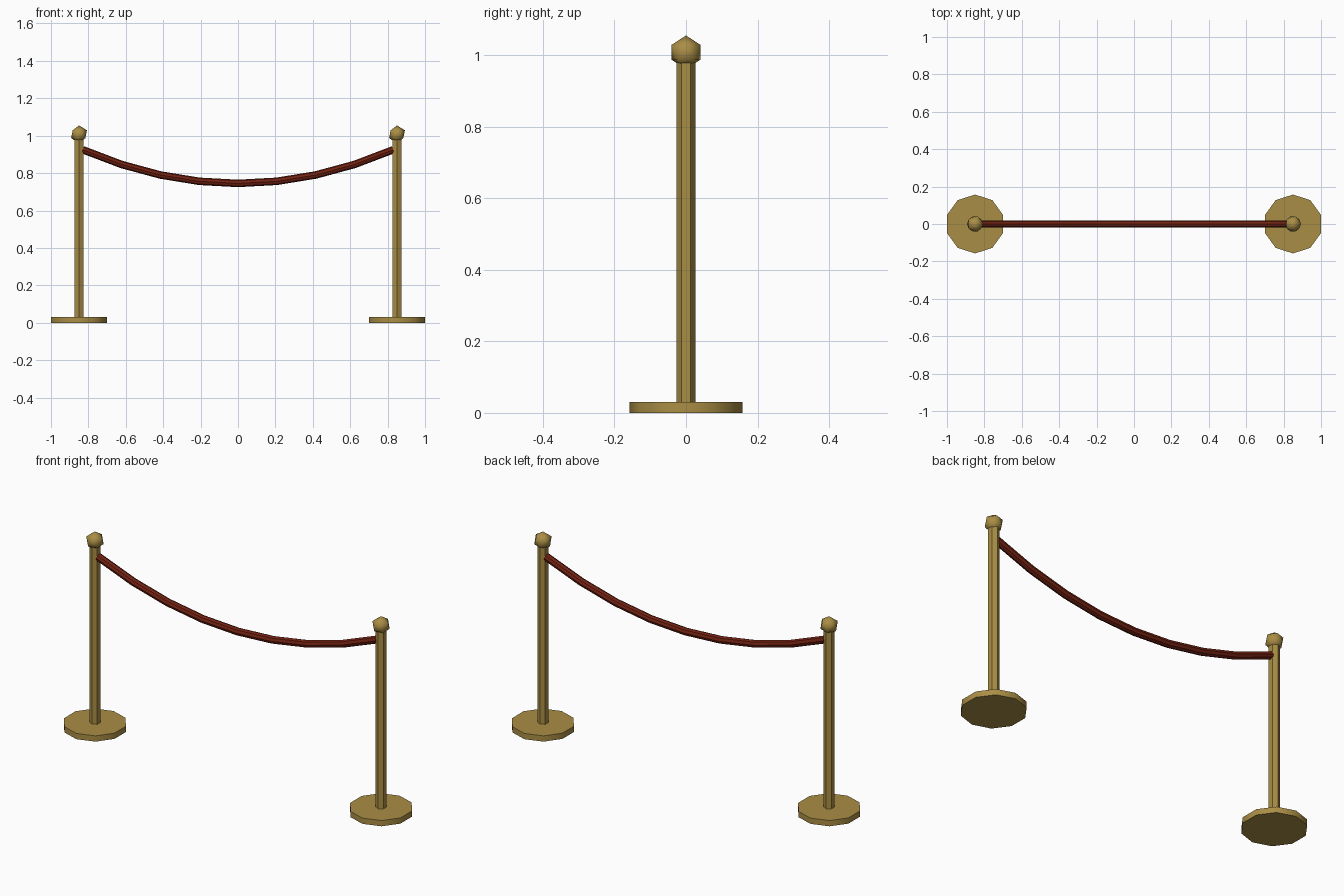
import bpy
import math

cube = bpy.data.objects.get("Cube")
if cube:
    bpy.data.objects.remove(cube, do_unlink=True)


def make_material(name, rgb, roughness):
    mat = bpy.data.materials.new(name)
    mat.use_nodes = True
    mat.diffuse_color = (*rgb, 1)
    bsdf = mat.node_tree.nodes["Principled BSDF"]
    bsdf.inputs["Base Color"].default_value = (*rgb, 1)
    bsdf.inputs["Roughness"].default_value = roughness
    return mat


brass = make_material("brass", (0.40, 0.27, 0.06), 0.4)
velvet = make_material("red velvet", (0.17, 0.016, 0.006), 0.8)


def finish(name, mat):
    obj = bpy.context.object
    obj.name = name
    obj.data.materials.clear()
    obj.data.materials.append(mat)
    bpy.ops.object.shade_smooth_by_angle(angle=math.radians(44))
    return obj


def cylinder(name, sides, radius, x, bottom, top):
    bpy.ops.mesh.primitive_cylinder_add(
        vertices=sides, radius=radius, depth=top - bottom,
        location=(x, 0, (bottom + top) / 2))
    return finish(name, brass)


# Two posts, each with a base, a pole and a finial
POST_X = 0.85
BASE_TOP = 0.031
for side, x in (("right", -POST_X), ("left", POST_X)):
    cylinder(side + "_base", 10, 0.1575, x, 0, BASE_TOP)
    cylinder(side + "_pole", 6, 0.0265, x, BASE_TOP, 0.985)
    bpy.ops.mesh.primitive_ico_sphere_add(
        subdivisions=1, radius=0.047, location=(x, 0, 1.008))
    finish(side + "_finial", brass)

# Sagging rope between the poles
SPAN, LOW, SAG, SEGMENTS = 0.83, 0.745, 0.18, 8
curve = bpy.data.curves.new("rope", "CURVE")
curve.dimensions = "3D"
curve.bevel_depth = 0.02
curve.bevel_resolution = 2
curve.use_fill_caps = True
spline = curve.splines.new("POLY")
spline.points.add(SEGMENTS)
for i, point in enumerate(spline.points):
    t = 2 * i / SEGMENTS - 1
    point.co = (SPAN * t, 0, LOW + SAG * t * t, 1)
rope = bpy.data.objects.new("rope", curve)
bpy.context.collection.objects.link(rope)
bpy.ops.object.select_all(action="DESELECT")
rope.select_set(True)
bpy.context.view_layer.objects.active = rope
bpy.ops.object.convert(target="MESH")
finish("rope", velvet)
